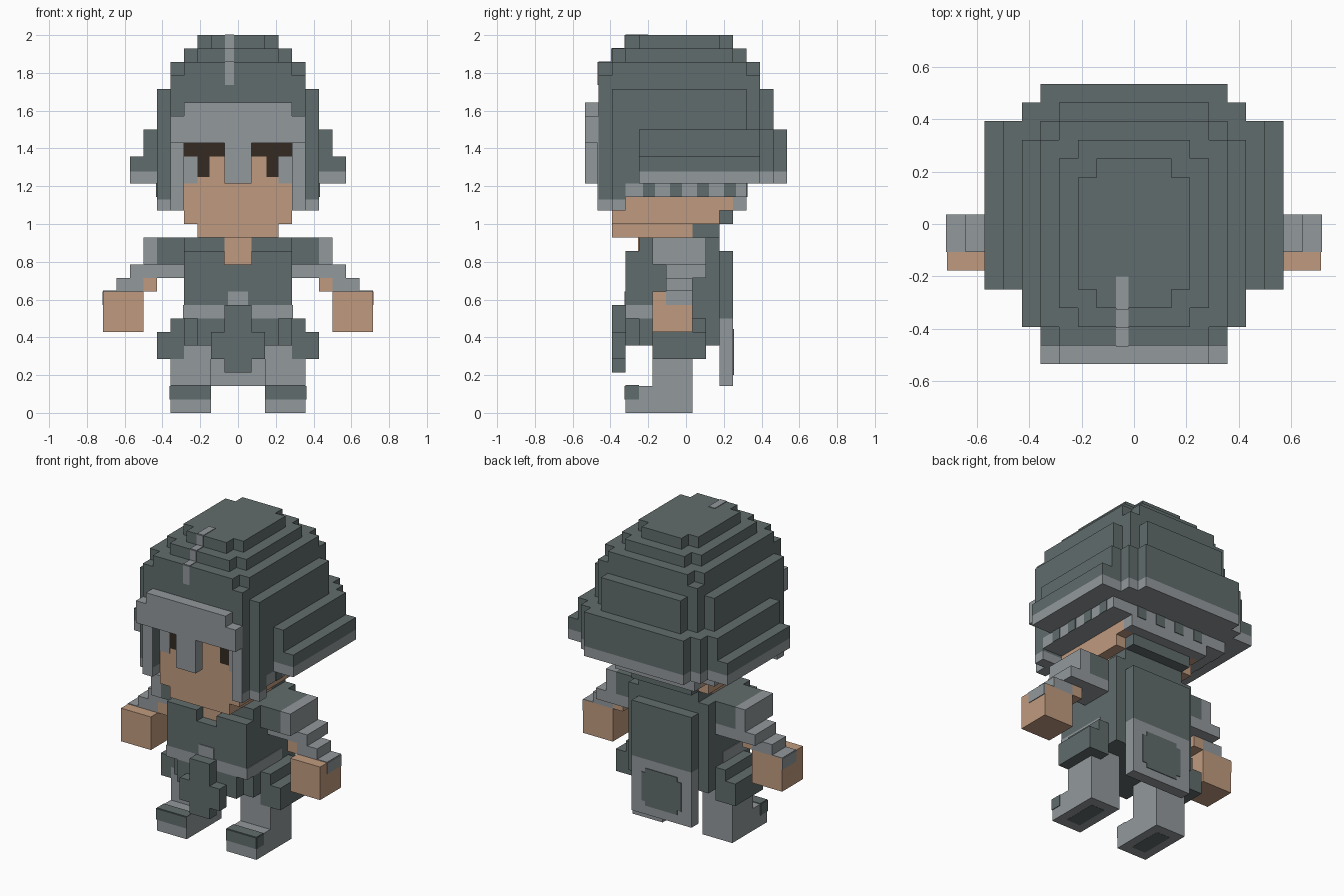
import bpy
import bmesh

cube = bpy.data.objects.get("Cube")
if cube:
    bpy.data.objects.remove(cube, do_unlink=True)

U = 1 / 14    # edge of one block
THIN = 0.06   # thickness of painted plates, in blocks


def material(name, rgb):
    mat = bpy.data.materials.new(name)
    mat.use_nodes = True
    colour = (*rgb, 1)
    mat.diffuse_color = colour
    bsdf = next(n for n in mat.node_tree.nodes if n.type == "BSDF_PRINCIPLED")
    bsdf.inputs["Base Color"].default_value = colour
    bsdf.inputs["Roughness"].default_value = 1
    return mat


iron = material("dark iron", (.12, .15, .15))
steel = material("pale steel", (.29, .315, .33))
skin = material("skin", (.53, .33, .215))
dark = material("dark brown", (.033, .023, .015))


def part(name, mat, *boxes, mirror=False):
    """Boxes are (x, y, z) spans in blocks; a single x number means -x to x."""
    bm = bmesh.new()
    for x, y, z in boxes:
        x = x if isinstance(x, tuple) else (-x, x)
        spans = [x, (-x[1], -x[0])] if mirror else [x]
        for sx in spans:
            made = bmesh.ops.create_cube(bm, size=1)
            for v in made["verts"]:
                v.co = [U * (s[0] if c < 0 else s[1]) for c, s in zip(v.co, (sx, y, z))]
    mesh = bpy.data.meshes.new(name)
    bm.to_mesh(mesh)
    bm.free()
    mesh.materials.append(mat)
    obj = bpy.data.objects.new(name, mesh)
    bpy.context.collection.objects.link(obj)


def pair(name, mat, *boxes):
    part(name, mat, *boxes, mirror=True)


def tier(name, mat, x, y, z):
    """A layer whose corners are cut by one block."""
    front, back = y
    part(name, mat, (x, (front + 1, back - 1), z), (x - 1, y, z))


# Helmet crown
tier("crown_top", iron, 3, (-4.5, 3.5), (27, 28))
tier("crown_upper", iron, 4, (-5.5, 4.5), (26, 27))
tier("crown_middle", iron, 5, (-6.5, 5.5), (24, 26))
part("helmet_wall", iron,
     (6, (-5.5, 4.5), (20, 24)), (5, (-6.5, 5.5), (20, 25)), (4, (-6, 6.5), (20, 24)))
pair("helmet_side", iron, ((4, 6), (-5.5, 4.5), (17, 20)))

# Flared neck guard with a pale rim
for name, mat, low, high in (("rim", steel, 17, 17.9), ("flare", iron, 17.9, 21)):
    z = (low, high)
    part(name + "_back", mat, (6, (4.5, 6.5), z), (5, (4.5, 7.5), z))
    pair(name + "_side", mat, ((6, 7), (-3.5, 5.5), z))
    pair(name + "_wing", mat, ((7, 8), (-3.5, 5.5), (low, min(high, 19))))

# Helmet lining below the rim
pair("lining_side", steel, ((4, 6), (-4.5, 4.5), (16, 17)))
part("lining_back", steel, (4, (3.5, 4.5), (15, 17)))
part("nape_edge", iron, (3, (2.5, 3.5), (14, 15)))
for i in range(4):
    y = -3.2 + 2 * i
    pair("lining_tooth", iron, ((6, 6 + THIN), (y, y + .9), (16, 17)))
    x = -3.5 + 2 * i
    part("nape_tooth", iron, ((x, x + .9), (4.5, 4.5 + THIN), (16, 17)))

# Cheek guards
pair("cheek_outer", iron, ((5, 6), (-5.5, -4.5), (15.8, 17)))
pair("cheek_outer_tip", steel, ((5, 6), (-5.5, -4.5), (15, 15.8)))
pair("cheek_guard", iron, ((4, 5), (-6.5, -4.5), (15.8, 20)))
pair("cheek_tip", steel, ((4, 5), (-6.5, -4.5), (15, 15.8)))
pair("cheek_plate", steel, ((4, 5), (-6.5 - THIN, -6.5), (15, 20)))

# Brow and nose guard
part("brow", steel, (4, (-7.5, -6.5), (20, 23)), (5, (-7.5, -6.5), (20, 22)))
part("nose_guard", steel, (1, (-7.5, -6.5), (17, 20)))

# Painted crest line running over the steps
CREST = (-.95, -.3)
part("crest_line", steel,
     (CREST, (-4.5, -2.8), (28, 28 + THIN)),
     (CREST, (-4.5 - THIN, -4.5), (27, 28)),
     (CREST, (-5.5, -4.5), (27, 27 + THIN)),
     (CREST, (-5.5 - THIN, -5.5), (26, 27)),
     (CREST, (-6.5, -5.5), (26, 26 + THIN)),
     (CREST, (-6.5 - THIN, -6.5), (24.3, 26)))

# Head
part("head", skin,
     (4, (-5.5, 3.5), (15, 20)), (4, (-5.5, 2.5), (14, 15)), (3, (-5.5, .5), (13, 14)))
part("nape_collar", iron, (3, (.5, 2.5), (13, 14)))
FACE = (-5.5 - THIN, -5.5)
pair("eyebrow", dark, ((.7, 4), FACE, (19, 20)))
pair("pupil", dark, ((2.1, 3), FACE, (17.5, 19)))
pair("eye_white", steel, ((3, 4), FACE, (17, 19)))

# Torso
part("torso", iron, (4, (-3.5, 2.5), (5, 13)))
part("chest_plate", iron, (4, (-4.5, -3.5), (8, 11)))
pair("chest_collar", iron, ((1, 4), (-4.5, -3.5), (11, 12)))
part("neck", skin, (1, (-3.5 - THIN, -3.5), (11, 13)))
part("belt", steel, (4 + THIN, (-4.5, .5), (7, 8)))
part("buckle", steel, (.75, (-4.5 - THIN, -4.5), (8, 9)))

# Tabard and hip plates
part("tabard", iron,
     (3, (-4.5, -3.5), (5, 7)), (2, (-5.5, -4.5), (4, 6)),
     (1, (-5.5, -4.5), (3, 8)))
pair("hip_plate", iron,
     ((4, 6), (-2.5, 1.5), (4, 6)), ((4, 5), (-2.5, 1.5), (6, 7)))

# Cape
part("cape_upper", iron, (3, (2.5, 3.5), (7, 12)))
part("cape_lower", steel, (3, (2.5, 3.5), (2, 7)))
part("cape_patch", iron,
     (1.6, (3.5, 3.5 + THIN), (2.8, 6.2)), (2, (3.5, 3.5 + THIN), (3.2, 5.8)))

# Arms
pair("shoulder", iron, ((4, 6), (-2.5, 1.5), (11, 13)))
pair("shoulder_cap", steel, ((6, 7), (-2.5, 1.5), (11, 13)))
pair("sleeve", steel,
     ((4, 8), (-1.5, 1.5), (10, 11)), ((7, 9), (-1.5, .5), (9, 10)))
pair("wrist", skin, ((6, 7), (-1.5, .5), (9, 10)))
pair("hand", skin, ((7, 10), (-2.5, .5), (6, 9)))
pair("glove_patch", steel,
     ((8, 10), (-1.5, .5), (9, 9 + THIN)), ((10, 10 + THIN), (-1.5, .5), (8, 9)))

# Legs and boots
pair("leg", steel, ((2, 5), (-2.5, .5), (0, 5)))
pair("boot", steel, ((2, 5), (-4.5, -2.5), (0, 2)))
pair("toe_cap", iron,
     ((2, 5), (-4.5 - THIN, -4.5), (1, 2)),
     ((2, 5), (-4.5, -3.5), (2, 2 + THIN)),
     ((5, 5 + THIN), (-4.5, -3.5), (1, 2)))
pair("sole", iron, ((2.8, 4.2), (-3.6, -.4), (-THIN / 4, 0)))
